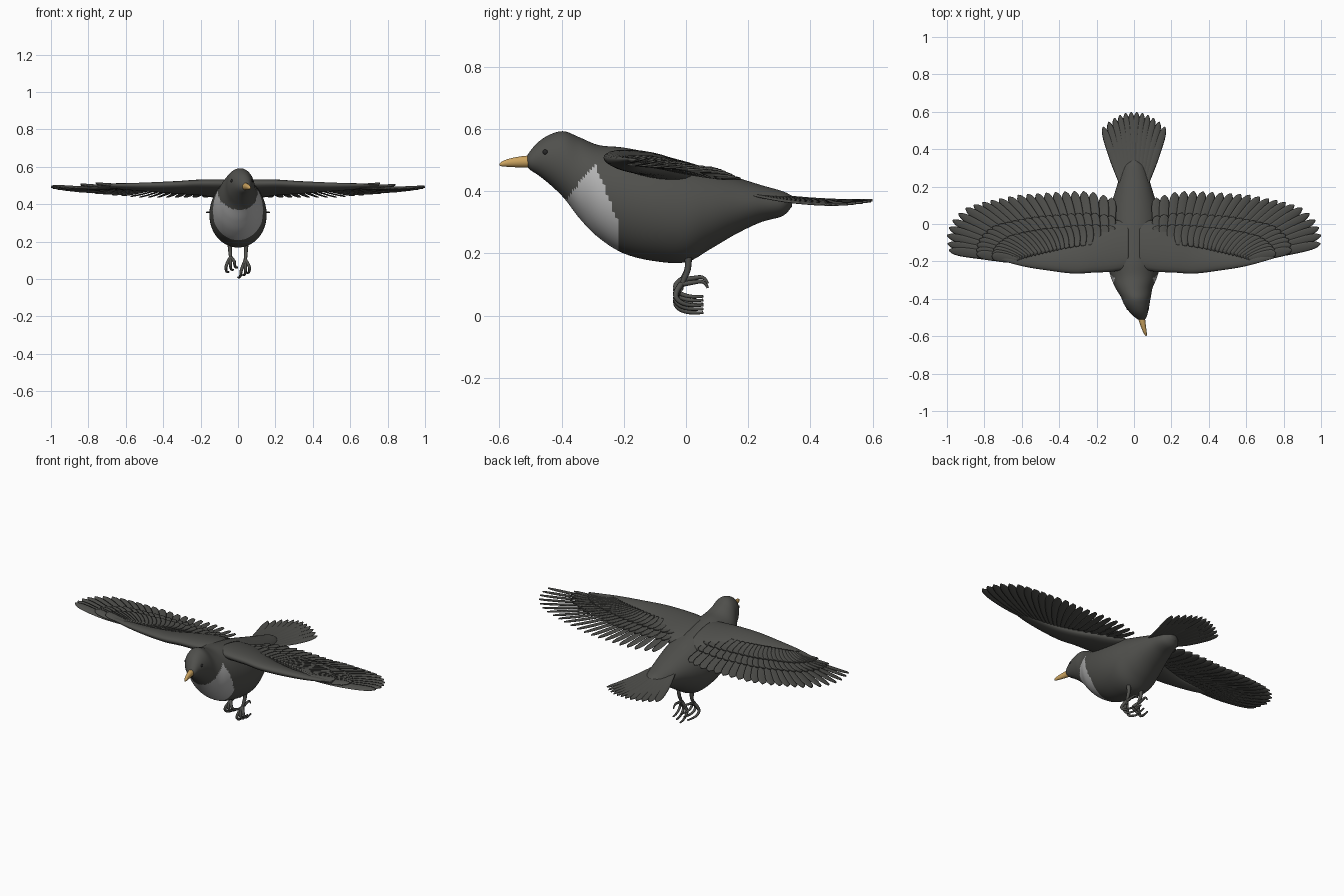
import bpy
import bmesh
from math import sin, cos, pi
from mathutils import Vector, Matrix

X, Y, Z = Vector((1, 0, 0)), Vector((0, 1, 0)), Vector((0, 0, 1))

cube = bpy.data.objects.get("Cube")
if cube:
    bpy.data.objects.remove(cube, do_unlink=True)


def material(name, red, green, blue):
    mat = bpy.data.materials.new(name)
    mat.use_nodes = True
    mat.diffuse_color = (red, green, blue, 1)
    shader = mat.node_tree.nodes["Principled BSDF"]
    shader.inputs["Base Color"].default_value = (red, green, blue, 1)
    shader.inputs["Roughness"].default_value = 0.8
    return mat


plumage = material("charcoal plumage", 0.08, 0.08, 0.073)
bib_grey = material("pale bib", 0.45, 0.45, 0.45)
horn = material("yellow beak", 0.62, 0.38, 0.12)
eye_black = material("eye black", 0.02, 0.02, 0.02)


def spline(keys, t):
    """Smooth curve through the keys, with t from 0 to 1."""
    last = len(keys) - 1
    i = min(int(t * last), last - 1)
    f = t * last - i
    quad = [keys[min(max(i + k, 0), last)] for k in (-1, 0, 1, 2)]
    return [b + f / 2 * (c - a + f * (2 * a - 5 * b + 4 * c - d + f * (3 * (b - c) + d - a)))
            for a, b, c, d in zip(*quad)]


def loft(bm, keys, u, v, rings, sides):
    """Skin of ellipses; each key is centre x, y, z, then half sizes along u and v."""
    loops = []
    for r in range(rings):
        x, y, z, a, b = spline(keys, r / (rings - 1))
        centre = Vector((x, y, z))
        angles = [2 * pi * s / sides for s in range(sides)]
        loops.append([bm.verts.new(centre + u * a * cos(n) + v * b * sin(n)) for n in angles])
    for low, high in zip(loops, loops[1:]):
        for s in range(sides):
            n = (s + 1) % sides
            bm.faces.new((low[s], low[n], high[n], high[s]))
    bm.faces.new(loops[0])
    bm.faces.new(loops[-1])


def finish(name, bm, *materials):
    bmesh.ops.recalc_face_normals(bm, faces=bm.faces)
    for face in bm.faces:
        face.smooth = True
    mesh = bpy.data.meshes.new(name)
    bm.to_mesh(mesh)
    bm.free()
    for mat in materials:
        mesh.materials.append(mat)
    obj = bpy.data.objects.new(name, mesh)
    bpy.context.collection.objects.link(obj)
    return obj


# Blade outline: position along the feather and share of the full width
BLADE = [(0, 0.4), (0.2, 0.7), (0.45, 0.95), (0.7, 1), (0.85, 0.92), (0.95, 0.62), (1, 0.1)]


def feather(bm, root, tip, width, roll, sag):
    along = tip - root
    side = along.cross(Z).normalized()
    side = Matrix.Rotation(roll, 3, along.normalized()) @ side
    normal = side.cross(along).normalized()
    keys = []
    for t, share in BLADE:
        point = root + along * t - Z * sag * 4 * t * (1 - t)
        keys.append((*point, width * share, 0.004))
    loft(bm, keys, side, normal, 14, 8)


# Body and head: y, top, bottom, half width, sideways shift of the turned head
outline = [
    (-0.515, 0.505, 0.485, 0.012, 0.04), (-0.5, 0.53, 0.468, 0.03, 0.036),
    (-0.47, 0.562, 0.448, 0.05, 0.025), (-0.43, 0.585, 0.415, 0.068, 0.015),
    (-0.39, 0.592, 0.375, 0.08, 0.01), (-0.34, 0.572, 0.31, 0.1, 0),
    (-0.28, 0.548, 0.25, 0.125, 0), (-0.2, 0.54, 0.2, 0.143, 0),
    (-0.1, 0.52, 0.175, 0.153, 0), (0, 0.495, 0.172, 0.148, 0),
    (0.08, 0.47, 0.215, 0.13, 0), (0.16, 0.445, 0.262, 0.105, 0),
    (0.24, 0.42, 0.3, 0.08, 0), (0.31, 0.4, 0.32, 0.055, 0), (0.34, 0.385, 0.35, 0.02, 0)]
bm = bmesh.new()
loft(bm, [(shift, y, (top + low) / 2, half, (top - low) / 2)
          for y, top, low, half, shift in outline], X, Z, 110, 64)

# Pale bib: breast faces between a slanted front edge and a rear edge
for face in bm.faces:
    c = face.calc_center_median()
    front_edge = -0.385 + (c.z - 0.37) * 0.75
    rear_edge = -0.22 - max(0, c.z - 0.3) * 0.38
    if front_edge < c.y < rear_edge and c.z < 0.48:
        face.material_index = 1
finish("body", bm, plumage, bib_grey)

# Beak
bm = bmesh.new()
loft(bm, [(0.038, -0.495, 0.495, 0.02, 0.02), (0.046, -0.53, 0.494, 0.016, 0.018),
          (0.056, -0.57, 0.491, 0.011, 0.013), (0.063, -0.593, 0.487, 0.006, 0.007),
          (0.065, -0.6, 0.485, 0.001, 0.001)], X, Z, 20, 16)
finish("beak", bm, horn)

# Wings: airfoil arm, then fanned flight feathers under two rows of coverts
arm = [(0.03, -0.11, 0.485, 0.13, 0.04), (0.12, -0.12, 0.485, 0.135, 0.04),
       (0.22, -0.15, 0.49, 0.11, 0.035), (0.32, -0.18, 0.49, 0.085, 0.03),
       (0.45, -0.195, 0.492, 0.055, 0.024), (0.6, -0.19, 0.495, 0.035, 0.016),
       (0.75, -0.168, 0.5, 0.015, 0.006)]
# Flight feathers from the wing tip inward: tip x, tip y, root x
flight = [(0.99, -0.14, 0.62), (1, -0.06, 0.6), (0.97, 0.02, 0.57), (0.9, 0.085, 0.54),
          (0.81, 0.115, 0.5), (0.72, 0.135, 0.46), (0.62, 0.155, 0.42), (0.52, 0.163, 0.38),
          (0.42, 0.17, 0.33), (0.32, 0.175, 0.27), (0.22, 0.17, 0.2), (0.12, 0.14, 0.13)]
COUNT = 23
for side, label in ((1, "left"), (-1, "right")):
    bm = bmesh.new()
    loft(bm, [(x * side, y, z, a, b) for x, y, z, a, b in arm], Y - Z * 0.2, Z, 40, 24)
    finish(label + "_wing_arm", bm, plumage)

    rows = {"flight_feathers": (1, 0), "long_coverts": (0.6, 0.011), "short_coverts": (0.38, 0.02)}
    for row, (reach, lift) in rows.items():
        bm = bmesh.new()
        for i in range(COUNT):
            # the left wing is folded one feather further at its tip
            if side == 1 and i == 0:
                continue
            t = i / (COUNT - 1)
            tip_x, tip_y, root_x = spline(flight, t)
            root = Vector((root_x * side, -0.19 + 0.09 * t, 0.49))
            tip = Vector((tip_x * side, tip_y, 0.5 - 0.06 * min(1, t * 1.6)))
            tip = root.lerp(tip, reach)
            width = 0.029 if i > 5 else 0.026
            feather(bm, root + Z * lift, tip + Z * lift, width, 0.22 * side, 0.006)
        finish(label + "_" + row, bm, plumage)

# Tail fan, lower and shorter toward the outside
bm = bmesh.new()
TAIL = 12
for i in range(TAIL):
    k = 2 * i / (TAIL - 1) - 1
    root = Vector((k * 0.055, 0.18, 0.405 - 0.008 * abs(k)))
    tip = Vector((k * 0.165, 0.6 - 0.08 * k ** 2, 0.372 - 0.014 * abs(k)))
    feather(bm, root, tip, 0.022, 0.15 * (1 if k > 0 else -1), 0.012)
finish("tail_feathers", bm, plumage)

# Eyes
for side, label in ((1, "left"), (-1, "right")):
    bm = bmesh.new()
    bmesh.ops.create_uvsphere(bm, u_segments=16, v_segments=10, radius=0.009)
    bmesh.ops.translate(bm, verts=bm.verts, vec=(0.02 + 0.052 * side, -0.452, 0.525))
    finish(label + "_eye", bm, eye_black)


def tube(name, points, thickness):
    """Tapering rounded limb through the points."""
    curve = bpy.data.curves.new(name, "CURVE")
    curve.dimensions = "3D"
    curve.bevel_depth = thickness
    curve.bevel_resolution = 2
    curve.use_fill_caps = True
    line = curve.splines.new("NURBS")
    line.points.add(len(points) - 1)
    for i, (point, place) in enumerate(zip(line.points, points)):
        point.co = (*place, 1)
        point.radius = 1 - 0.55 * i / (len(points) - 1)
    line.use_endpoint_u = True
    line.order_u = 3
    curve.materials.append(plumage)
    bpy.context.collection.objects.link(bpy.data.objects.new(name, curve))


# Legs tucked under the belly, with curled toes trailing backward
for side, label, drop in ((1, "left", 0.028), (-1, "right", 0)):
    ankle = Vector((0.04 * side, -0.015, 0.115 - drop / 2))
    tube(label + "_leg", [(0.045 * side, 0.005, 0.2), (0.043 * side, 0.012, 0.155),
                          ankle, ankle - Z * 0.02], 0.013)
    for n, spread in enumerate((-0.025, 0, 0.022)):
        low = 0.035 + 0.012 * n - drop
        x = ankle.x + spread
        tube(f"{label}_front_toe_{n}", [
            ankle, (x, -0.04, low + 0.04), (x, -0.02, low + 0.01),
            (x - 0.01 * side, 0.025, low), (x - 0.015 * side, 0.055, low + 0.003)], 0.01)
    tube(label + "_hind_toe", [
        ankle, ankle + Vector((0, 0.035, 0.005)), ankle + Vector((-0.005 * side, 0.075, 0.012)),
        ankle + Vector((-0.005 * side, 0.085, -0.012))], 0.009)
